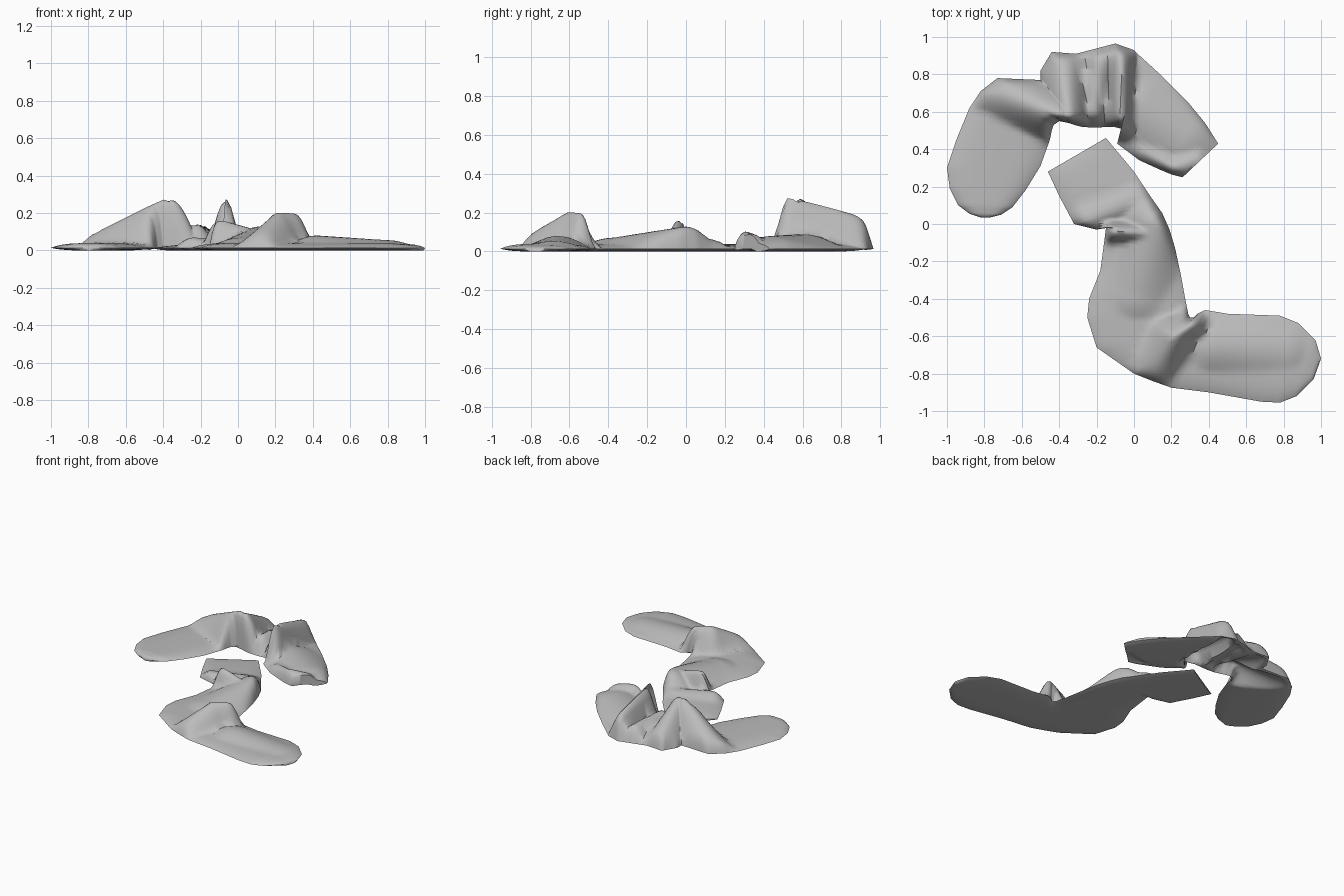
import bpy
import bmesh
import math
from mathutils import Vector

cube = bpy.data.objects.get("Cube")
if cube:
    bpy.data.objects.remove(cube, do_unlink=True)

ACROSS = 24      # points across the cloth
STEPS = 5        # rows between two stations
EDGE_Z = 0.014   # height of the side seams

cloth = bpy.data.materials.new("grey_cloth")
cloth.use_nodes = True
grey = (0.5, 0.5, 0.5, 1)
cloth.diffuse_color = grey
bsdf = cloth.node_tree.nodes["Principled BSDF"]
bsdf.inputs["Base Color"].default_value = grey
bsdf.inputs["Roughness"].default_value = 0.9


def fold_height(p, folds):
    """Height of the tallest fold over a point; a fold is a sloping ridge line."""
    best = 0.0
    for start, z0, end, z1, width in folds:
        a, b = Vector(start), Vector(end)
        t = max(0.0, min(1.0, (p - a).dot(b - a) / (b - a).length_squared))
        d = (p - a.lerp(b, t)).length / width
        if d < 1:
            best = max(best, (z0 + (z1 - z0) * t) * (1 - d * d) ** 2)
    return best


def make_sock(name, stations, folds, puff, lift):
    """Flattened tube lofted between two seams, with folds pushed up."""
    rows = []
    for (l0, r0), (l1, r1) in zip(stations, stations[1:]):
        for k in range(STEPS):
            t = k / STEPS
            rows.append((Vector(l0).lerp(Vector(l1), t), Vector(r0).lerp(Vector(r1), t)))
    rows.append(tuple(Vector(p) for p in stations[-1]))

    bm = bmesh.new()
    rings = []
    for i, (left, right) in enumerate(rows):
        # the tube thins out towards both ends
        end = min(1.0, min(i, len(rows) - 1 - i) / (2 * STEPS)) ** 0.5
        top, under = [], []
        for j in range(ACROSS + 1):
            s = -math.cos(math.pi * j / ACROSS)
            p = left.lerp(right, (s + 1) / 2)
            if j in (0, ACROSS):
                top.append(bm.verts.new((p.x, p.y, EDGE_Z)))
                continue
            fold = fold_height(p, folds)
            crown = EDGE_Z + puff * end * (1 - s ** 4)
            rise = max(0.0, fold - crown) * (1 - abs(s) ** 9)
            top.append(bm.verts.new((p.x, p.y, crown + rise)))
            # the lower layer lifts partly with the larger folds
            low = EDGE_Z * s ** 4 + lift * max(0.0, rise - 0.05)
            under.append(bm.verts.new((p.x, p.y, low)))
        rings.append(top + under[::-1])
    for a, b in zip(rings, rings[1:]):
        n = len(a)
        for i in range(n):
            j = (i + 1) % n
            bm.faces.new((a[i], a[j], b[j], b[i]))
    # strips close both ends
    for ring in (rings[0], rings[-1]):
        top, under = ring[:ACROSS + 1], ring[ACROSS + 1:][::-1]
        under = [top[0]] + under + [top[-1]]
        for i in range(ACROSS):
            quad = list(dict.fromkeys((top[i], top[i + 1], under[i + 1], under[i])))
            bm.faces.new(quad)
    bmesh.ops.recalc_face_normals(bm, faces=bm.faces)
    mesh = bpy.data.meshes.new(name)
    bm.to_mesh(mesh)
    bm.free()
    obj = bpy.data.objects.new(name, mesh)
    bpy.context.collection.objects.link(obj)
    mesh.materials.append(cloth)
    bpy.ops.object.select_all(action="DESELECT")
    obj.select_set(True)
    bpy.context.view_layer.objects.active = obj
    bpy.ops.object.shade_smooth_by_angle(angle=math.radians(60))


# Back sock: seams from toe to cuff
back_seams = [
    ((-.82, .035), (-.77, .035)), ((-.88, .055), (-.71, .05)),
    ((-.94, .1), (-.65, .09)), ((-.985, .19), (-.58, .18)),
    ((-1, .3), (-.5, .31)), ((-.95, .45), (-.45, .45)),
    ((-.88, .62), (-.44, .5)), ((-.82, .71), (-.43, .53)),
    ((-.73, .78), (-.4, .55)), ((-.5, .77), (-.35, .54)),
    ((-.5, .82), (-.32, .53)), ((-.44, .92), (-.28, .52)),
    ((-.31, .91), (-.22, .515)), ((-.1, .965), (-.11, .52)),
    ((0, .93), (-.03, .5)), ((.03, .9), (-.09, .43)),
    ((.14, .8), (.03, .34)), ((.29, .65), (.14, .29)),
    ((.38, .54), (.2, .265)), ((.45, .43), (.26, .25)),
]
# each fold: start, height, end, height, width
back_folds = [
    ((-.4, .58), .275, (-.75, .72), .1, .2),
    ((-.35, .58), .275, (-.38, .86), .13, .18),
    ((-.07, .53), .28, (-.07, .91), .18, .11),
    ((-.22, .6), .14, (-.18, .88), .13, .13),
    ((.02, .6), .09, (.25, .45), .08, .3),
    ((.2, .29), .11, (.05, .38), .07, .13),
    ((.2, .29), .11, (.33, .34), .09, .13),
]
make_sock("back_sock", back_seams, back_folds, .025, .6)

# Front sock: seams from cuff to toe
front_seams = [
    ((-.46, .28), (-.15, .46)), ((-.4, .15), (0, .28)),
    ((-.32, 0), (.1, .13)), ((-.2, -.03), (.15, .06)),
    ((-.15, -.02), (.19, -.03)), ((-.16, -.1), (.22, -.13)),
    ((-.18, -.25), (.25, -.27)), ((-.24, -.4), (.27, -.38)),
    ((-.25, -.5), (.29, -.48)), ((-.2, -.66), (.3, -.5)),
    ((0, -.8), (.32, -.5)), ((.1, -.84), (.34, -.48)),
    ((.2, -.875), (.38, -.46)), ((.4, -.9), (.5, -.48)),
    ((.68, -.95), (.78, -.49)), ((.78, -.955), (.88, -.53)),
    ((.87, -.92), (.97, -.62)), ((.96, -.83), (1, -.72)),
]
front_folds = [
    ((.3, -.54), .2, (.21, -.61), .2, .13),
    ((.21, -.61), .2, (.08, -.83), .07, .17),
    ((.12, 0), .13, (.02, -.38), .07, .26),
    ((-.12, -.04), .17, (.1, -.05), .11, .09),
    ((-.25, .03), .07, (.05, .15), .06, .13),
    ((.42, -.66), .08, (.8, -.68), .055, .24),
]
make_sock("front_sock", front_seams, front_folds, .025, 0)
